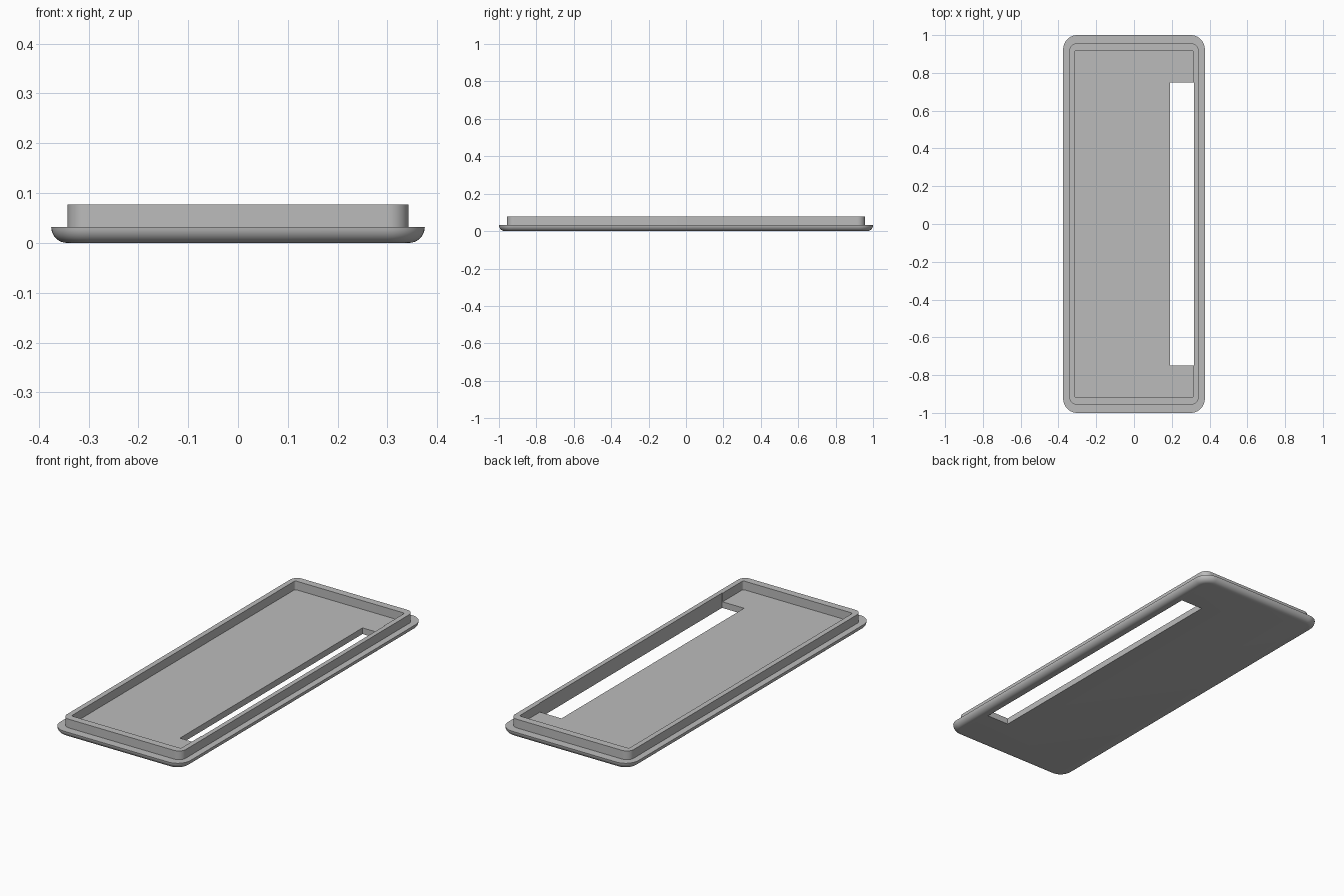
import bpy
import bmesh
from math import sin, cos, pi, radians

old = bpy.data.objects.get("Cube")
if old:
    bpy.data.objects.remove(old, do_unlink=True)

grey = bpy.data.materials.new("plain grey")
grey.use_nodes = True
colour = (0.5, 0.5, 0.5, 1)
grey.diffuse_color = colour
grey.node_tree.nodes["Principled BSDF"].inputs["Base Color"].default_value = colour

STEPS = 10  # segments per rounded corner


def rounded_ring(bm, hx, hy, radius, z):
    """Loop of vertices round a rectangle with rounded corners."""
    ring = []
    for i, (sx, sy) in enumerate([(1, 1), (-1, 1), (-1, -1), (1, -1)]):
        for k in range(STEPS + 1):
            a = (i + k / STEPS) * pi / 2
            ring.append(bm.verts.new((sx * (hx - radius) + radius * cos(a),
                                      sy * (hy - radius) + radius * sin(a), z)))
    return ring


def loft(name, sections):
    """Closed solid skinned through a list of rounded rectangles."""
    bm = bmesh.new()
    rings = [rounded_ring(bm, *s) for s in sections]
    for low, high in zip(rings, rings[1:]):
        n = len(low)
        for i in range(n):
            j = (i + 1) % n
            bm.faces.new((low[i], low[j], high[j], high[i]))
    bm.faces.new(rings[0][::-1])
    bm.faces.new(rings[-1])
    bmesh.ops.recalc_face_normals(bm, faces=bm.faces)
    mesh = bpy.data.meshes.new(name)
    bm.to_mesh(mesh)
    bm.free()
    mesh.materials.append(grey)
    obj = bpy.data.objects.new(name, mesh)
    bpy.context.collection.objects.link(obj)
    return obj


# Base plate with rounded underside, raised lip, and recessed floor
HX, HY, CORNER, BASE, TOP = 0.375, 1.0, 0.075, 0.032, 0.077
sections = []
for k in range(9):
    a = k / 8 * pi / 2
    inset = BASE * (1 - sin(a))
    sections.append((HX - inset, HY - inset, CORNER - inset, BASE * (1 - cos(a))))
sections += [(0.342, 0.957, 0.04, BASE), (0.342, 0.957, 0.04, TOP),
             (0.315, 0.919, 0.01, TOP), (0.315, 0.919, 0.01, BASE)]
cover = loft("tray_cover", sections)

# Long slot through the floor, grazing the inner face of the lip
bpy.ops.mesh.primitive_cube_add(size=1, location=(0.2545, 0, 0.05))
cutter = bpy.context.object
cutter.name = "slot_cutter"
cutter.scale = (0.127, 1.5, 0.3)
cutter.hide_render = True
cutter.data.materials.append(grey)

bpy.ops.object.select_all(action='DESELECT')
bpy.context.view_layer.objects.active = cover
cover.select_set(True)
cut = cover.modifiers.new("slot", 'BOOLEAN')
cut.operation = 'DIFFERENCE'
cut.solver = 'EXACT'
cut.object = cutter
bpy.ops.object.modifier_apply(modifier=cut.name)
bpy.data.objects.remove(cutter, do_unlink=True)
bpy.ops.object.shade_smooth_by_angle(angle=radians(30))
